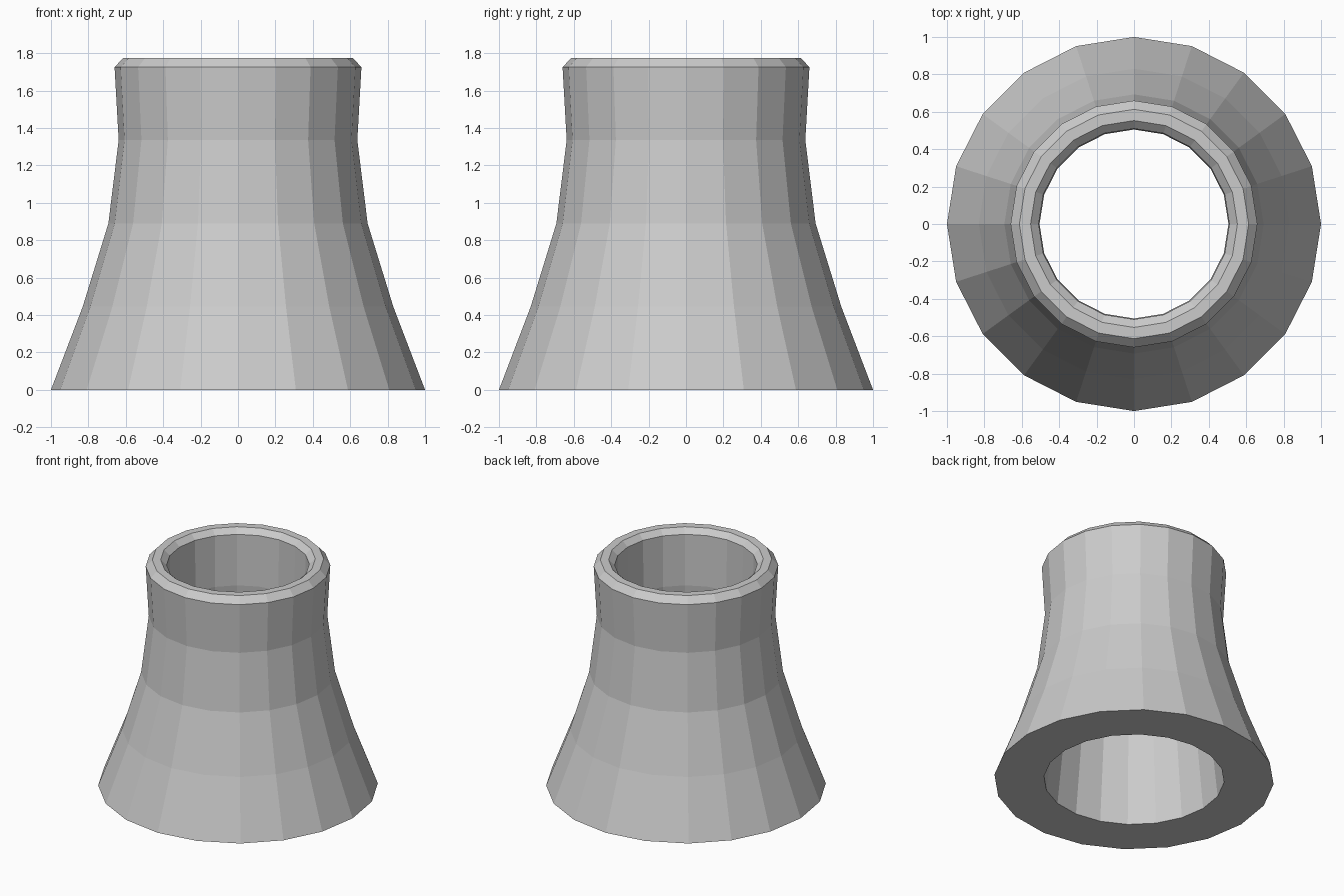
import bpy
import bmesh
from math import cos, sin, tau

if "Cube" in bpy.data.objects:
    bpy.data.objects.remove(bpy.data.objects["Cube"])

SIDES = 20

# Closed wall cross-section (radius, height): outer shell, rim, inner shaft
PROFILE = [
    (1.0, 0.0), (0.83, 0.445), (0.693, 0.89), (0.638, 1.335), (0.66, 1.725),
    (0.613, 1.775), (0.553, 1.775), (0.51, 1.735),
    (0.505, 1.335), (0.645, 0.0),
]


def lathe(name, profile, sides):
    bm = bmesh.new()
    rings = [[bm.verts.new((r * cos(tau * i / sides), r * sin(tau * i / sides), z))
              for i in range(sides)] for r, z in profile]
    for k, ring in enumerate(rings):
        above = rings[(k + 1) % len(rings)]
        for i in range(sides):
            j = (i + 1) % sides
            bm.faces.new((ring[i], ring[j], above[j], above[i]))
    bmesh.ops.recalc_face_normals(bm, faces=bm.faces)
    mesh = bpy.data.meshes.new(name)
    bm.to_mesh(mesh)
    bm.free()
    obj = bpy.data.objects.new(name, mesh)
    bpy.context.collection.objects.link(obj)
    return obj


# Hollow flared tower with bevelled rim, flat shaded
lathe("cooling_tower", PROFILE, SIDES)
